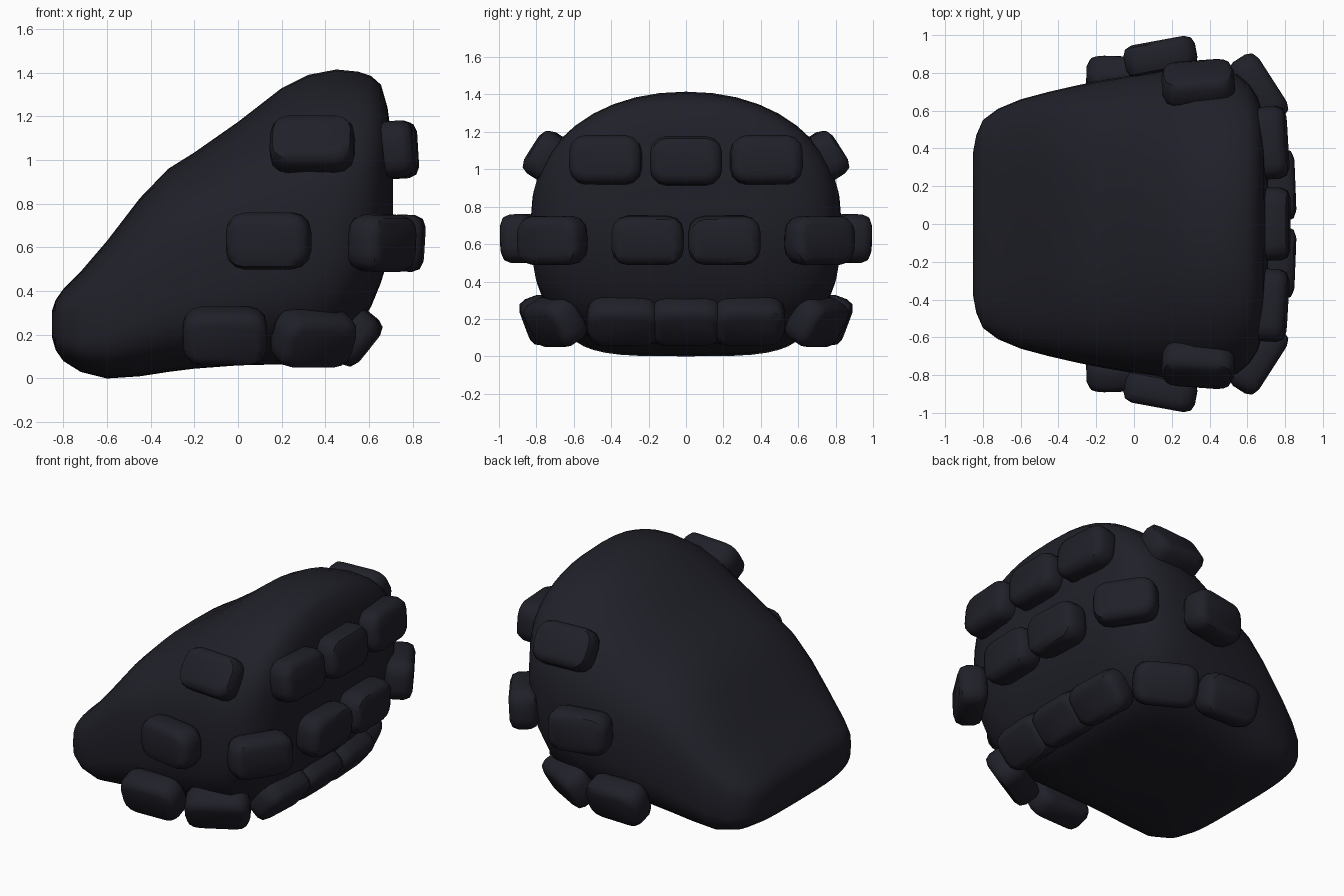
import bpy, bmesh, math
from mathutils import Vector, Matrix

cube = bpy.data.objects.get("Cube")
if cube:
    bpy.data.objects.remove(cube, do_unlink=True)

COLOUR = (0.0145, 0.0145, 0.0225, 1)
dark = bpy.data.materials.new("dark_slate")
dark.use_nodes = True
dark.diffuse_color = COLOUR
dark.node_tree.nodes["Principled BSDF"].inputs["Base Color"].default_value = COLOUR


def add_object(name, bm, angle):
    bmesh.ops.recalc_face_normals(bm, faces=bm.faces)
    me = bpy.data.meshes.new(name)
    bm.to_mesh(me)
    bm.free()
    me.materials.append(dark)
    ob = bpy.data.objects.new(name, me)
    bpy.context.collection.objects.link(ob)
    bpy.ops.object.select_all(action='DESELECT')
    ob.select_set(True)
    bpy.context.view_layer.objects.active = ob
    bpy.ops.object.shade_smooth_by_angle(angle=math.radians(angle))


# Wedge body: rounded sections along x as
# (x, bottom, top, half width, upper squareness, lower squareness)
sections = [
    (-0.852, 0.19, 0.31, 0.38, 4, 4), (-0.835, 0.13, 0.36, 0.47, 4, 4),
    (-0.80, 0.08, 0.41, 0.55, 3.6, 3.8), (-0.72, 0.03, 0.49, 0.61, 3.3, 3.7),
    (-0.60, 0.0, 0.63, 0.66, 3.2, 3.7), (-0.45, 0.01, 0.825, 0.70, 3, 3.6),
    (-0.32, 0.03, 0.96, 0.73, 2.85, 3.6), (-0.20, 0.045, 1.035, 0.755, 2.7, 3.5),
    (0.0, 0.06, 1.175, 0.79, 2.45, 3.4), (0.20, 0.065, 1.33, 0.82, 2.2, 3.3),
    (0.32, 0.08, 1.39, 0.83, 2.15, 3.2), (0.45, 0.12, 1.415, 0.825, 2.1, 3.1),
    (0.55, 0.23, 1.405, 0.79, 2.15, 2.9), (0.61, 0.33, 1.385, 0.74, 2.2, 2.8),
    (0.655, 0.44, 1.345, 0.67, 2.35, 2.7), (0.685, 0.54, 1.24, 0.57, 2.5, 2.6),
    (0.71, 0.67, 1.05, 0.37, 2.6, 2.6),
]
SIDES = 40


def spow(v, p):
    return math.copysign(abs(v) ** p, v)


bm = bmesh.new()
rings = []
for x, lo, hi, half, n_up, n_low in sections:
    ring = []
    for i in range(SIDES):
        a = 2 * math.pi * i / SIDES
        n = n_up if i <= SIDES // 2 else n_low
        y = half * spow(math.cos(a), 2 / n)
        z = (lo + hi) / 2 + (hi - lo) / 2 * spow(math.sin(a), 2 / n)
        ring.append(bm.verts.new((x, y, z)))
    rings.append(ring)
for r0, r1 in zip(rings, rings[1:]):
    for i in range(SIDES):
        j = (i + 1) % SIDES
        bm.faces.new((r0[i], r0[j], r1[j], r1[i]))
bm.faces.new(rings[0])
bm.faces.new(rings[-1])
add_object("wedge_body", bm, 50)


# Rounded pad: long side horizontal, thickness along the outward normal
def pad(name, centre, normal, size=(0.385, 0.26, 0.17)):
    bm = bmesh.new()
    bmesh.ops.create_cube(bm, size=1)
    bmesh.ops.scale(bm, vec=size, verts=bm.verts)
    corners = [e for e in bm.edges
               if abs((e.verts[0].co - e.verts[1].co).normalized().z) > 0.9]
    bmesh.ops.bevel(bm, geom=corners, offset=0.085, segments=3, profile=0.5, affect='EDGES')
    rims = [e for e in bm.edges
            if abs(e.verts[0].co.z - e.verts[1].co.z) < 1e-5
            and any(abs(f.normal.z) > 0.9 for f in e.link_faces)]
    bmesh.ops.bevel(bm, geom=rims, offset=0.05, segments=2, profile=0.5, affect='EDGES')
    n = Vector(normal).normalized()
    along = Vector((0, 0, 1)).cross(n).normalized()
    up = n.cross(along)
    rot = Matrix((along, up, n)).transposed().to_4x4()
    bm.transform(Matrix.Translation(centre) @ rot)
    add_object(name, bm, 45)


# Three rows of pads wrapping the thick end
pads = {
    "upper_end_pad": ((0.74, 0, 1.045), (1, 0, 0.06)),
    "upper_outer_end_pad": ((0.725, 0.43, 1.05), (1, 0.06, 0.08)),
    "upper_side_pad": ((0.34, 0.745, 1.07), (-0.06, 0.83, 0.53)),
    "middle_end_pad": ((0.765, 0.205, 0.62), (1, 0.04, -0.06)),
    "middle_corner_pad": ((0.66, 0.715, 0.62), (0.84, 0.54, -0.05)),
    "middle_side_pad": ((0.14, 0.885, 0.63), (-0.18, 0.98, -0.03)),
    "lower_end_pad": ((0.535, 0, 0.19), (0.75, 0, -0.6)),
    "lower_outer_end_pad": ((0.53, 0.335, 0.19), (0.75, 0.04, -0.6)),
    "lower_corner_pad": ((0.345, 0.70, 0.185), (0.42, 0.75, -0.5)),
    "lower_side_pad": ((-0.06, 0.78, 0.195), (0.03, 0.93, -0.35)),
}
for name, (c, n) in pads.items():
    if c[1] == 0:
        pad(name, Vector(c), n)
        continue
    for s, side in ((1, "back"), (-1, "front")):
        pad(f"{side}_{name}", Vector((c[0], s * c[1], c[2])), (n[0], s * n[1], n[2]))
